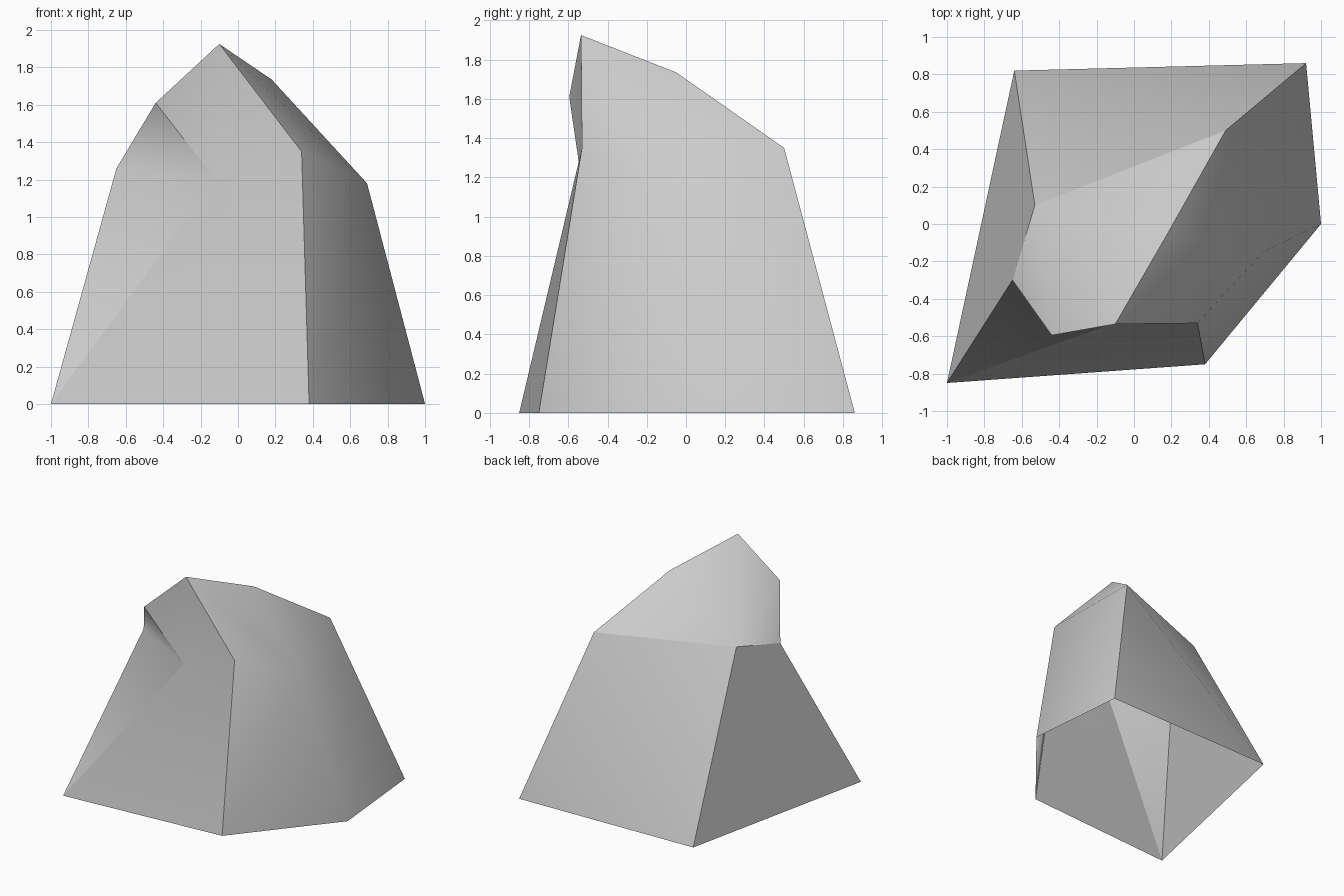
import bpy
import bmesh

# Remove the default cube only
default_cube = bpy.data.objects.get("Cube")
if default_cube:
    bpy.data.objects.remove(default_cube, do_unlink=True)


def make_material(name, colour):
    material = bpy.data.materials.new(name)
    material.use_nodes = True
    material.diffuse_color = colour
    for node in material.node_tree.nodes:
        if node.type == "BSDF_PRINCIPLED":
            node.inputs["Base Color"].default_value = colour
    return material


# Corners of the boulder: five on the ground, the rest around shoulder and crest
corners = {
    "ground_front_right": (-1.0, -0.85, 0),
    "ground_front_left": (0.38, -0.75, 0),
    "ground_left": (1.0, 0, 0),
    "ground_back_left": (0.92, 0.86, 0),
    "ground_back_right": (-0.64, 0.82, 0),
    "front_dent": (-0.12, -0.535, 1.2),
    "front_shoulder": (0.34, -0.53, 1.35),
    "left_shoulder": (0.69, -0.15, 1.18),
    "back_shoulder": (0.49, 0.5, 1.35),
    "rear_shoulder": (-0.53, 0.1, 1.35),
    "right_shoulder": (-0.65, -0.3, 1.26),
    "brow": (-0.44, -0.595, 1.61),
    "peak": (-0.1, -0.535, 1.925),
    "ridge": (0.18, -0.05, 1.735),
}

# Facets grouped by side; shading is smooth inside a side and crisp between sides
sides = {
    "front": [
        "ground_front_right ground_front_left front_shoulder front_dent",
        "front_dent front_shoulder peak",
        "front_dent peak brow",
    ],
    "chipped_corner": [
        "ground_front_right front_dent right_shoulder",
        "front_dent brow right_shoulder",
    ],
    "flank": [
        "ground_front_left ground_left left_shoulder front_shoulder",
        "ground_left ground_back_left back_shoulder left_shoulder",
        "front_shoulder left_shoulder peak",
        "left_shoulder ridge peak",
        "left_shoulder back_shoulder ridge",
    ],
    "back": [
        "ground_back_left ground_back_right back_shoulder",
        "ground_back_right rear_shoulder back_shoulder",
    ],
    "right": [
        "ground_back_right ground_front_right right_shoulder rear_shoulder",
    ],
    "crown": [
        "rear_shoulder right_shoulder brow",
        "rear_shoulder brow peak",
        "rear_shoulder peak ridge",
        "rear_shoulder ridge back_shoulder",
    ],
}

# Build the open-bottomed shell
bm = bmesh.new()
verts = {name: bm.verts.new(position) for name, position in corners.items()}
side_of = {}
for side, facets in sides.items():
    for facet in facets:
        face = bm.faces.new([verts[name] for name in facet.split()])
        face.smooth = True
        side_of[face] = side

# Crisp edges wherever two sides meet
for edge in bm.edges:
    edge.smooth = len({side_of[face] for face in edge.link_faces}) == 1

mesh = bpy.data.meshes.new("boulder")
bm.to_mesh(mesh)
bm.free()
mesh.materials.append(make_material("stone grey", (0.6, 0.6, 0.6, 1)))
boulder = bpy.data.objects.new("boulder", mesh)
bpy.context.collection.objects.link(boulder)
